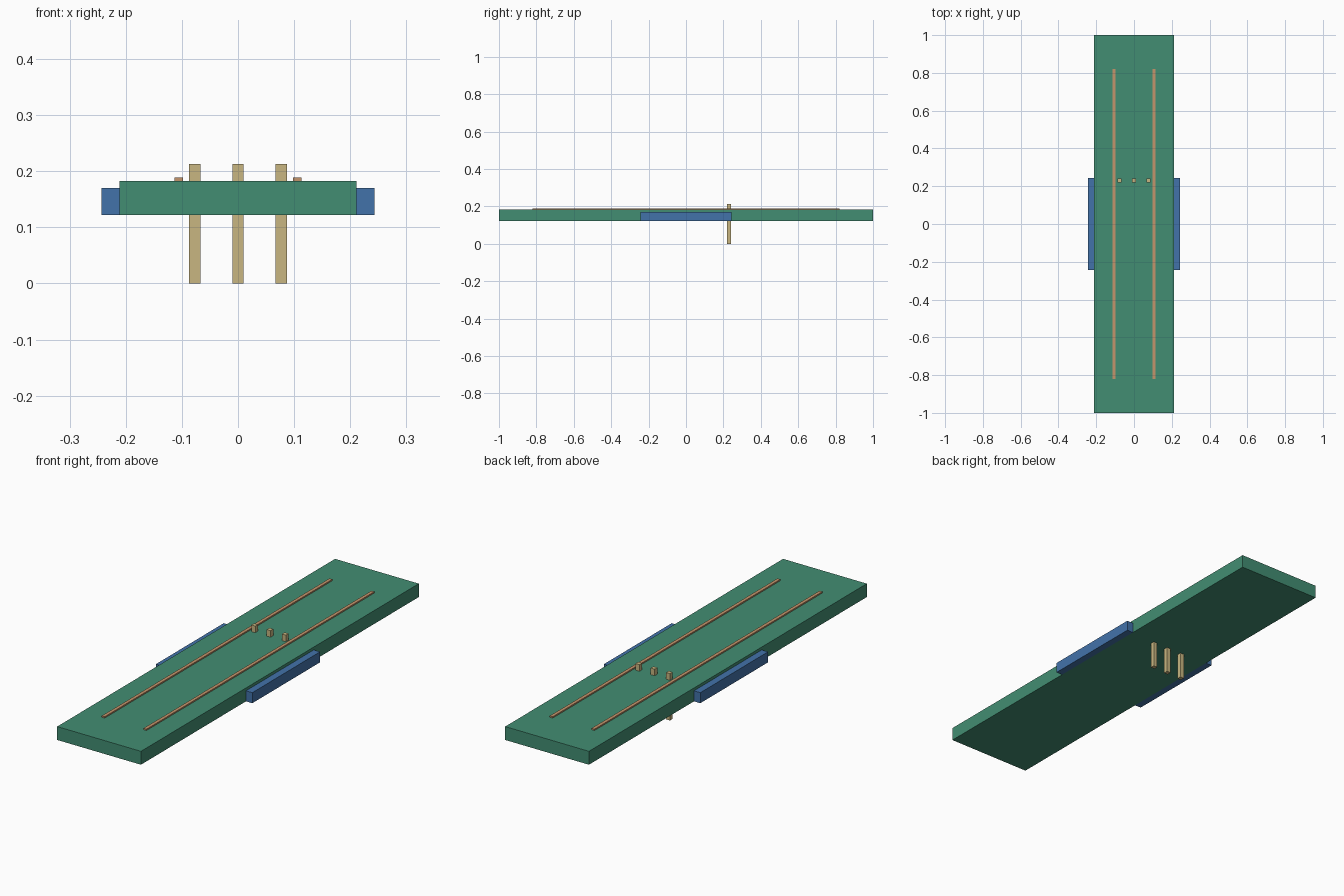
import bpy

if "Cube" in bpy.data.objects:
    bpy.data.objects.remove(bpy.data.objects["Cube"])


def material(name, color):
    m = bpy.data.materials.new(name)
    m.diffuse_color = (*color, 1)
    m.use_nodes = True
    m.node_tree.nodes["Principled BSDF"].inputs["Base Color"].default_value = m.diffuse_color
    return m


green = material("board green", (0.055, 0.27, 0.17))
blue = material("grip blue", (0.055, 0.17, 0.40))
tan = material("pin tan", (0.58, 0.47, 0.22))
copper = material("rail copper", (0.55, 0.30, 0.15))


def box(name, mat, x, y, z):
    """Box spanning the given (min, max) ranges."""
    spans = (x, y, z)
    bpy.ops.mesh.primitive_cube_add(size=1, location=[(a + b) / 2 for a, b in spans])
    ob = bpy.context.object
    ob.name = name
    ob.scale = [b - a for a, b in spans]
    bpy.ops.object.transform_apply(location=False, rotation=False, scale=True)
    ob.data.materials.append(mat)
    return ob


# Main slab
box("board", green, (-0.211, 0.211), (-1, 1), (0.122, 0.183))

# Side grips and long rails, one on each side
for side, label in ((-1, "left"), (1, "right")):
    box(label + "_grip", blue, sorted((side * 0.211, side * 0.243)),
        (-0.244, 0.244), (0.122, 0.17))
    box(label + "_rail", copper, sorted((side * 0.098, side * 0.113)),
        (-0.82, 0.82), (0.18, 0.189))

# Row of three pins through the slab
for i in (-1, 0, 1):
    x = i * 0.077
    box("pin", tan, (x - 0.01, x + 0.01), (0.22, 0.24), (0, 0.213))
